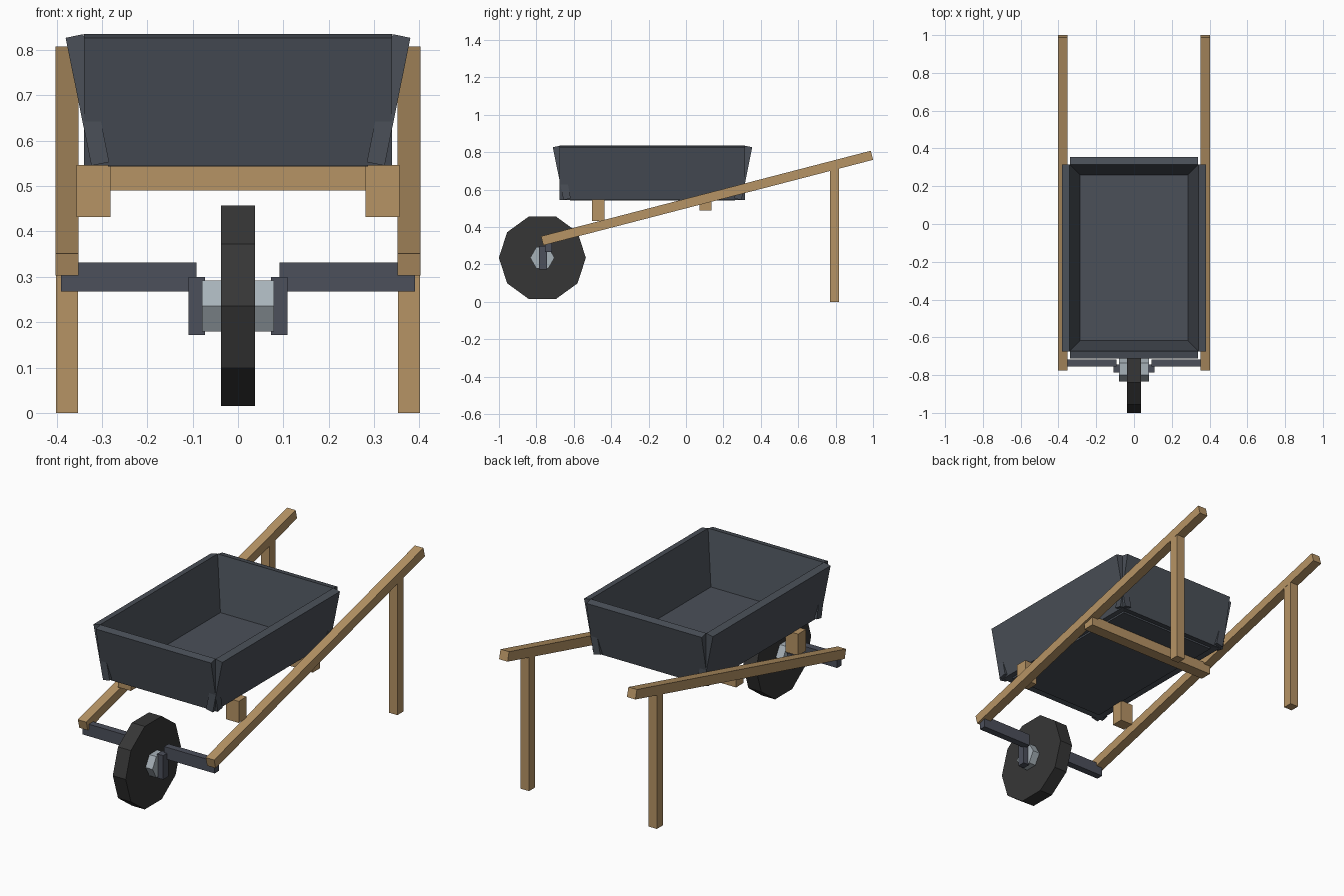
import bpy, bmesh, math
from mathutils import Vector

if "Cube" in bpy.data.objects:
    bpy.data.objects.remove(bpy.data.objects["Cube"])


def material(name, rgb):
    m = bpy.data.materials.new(name)
    m.diffuse_color = (*rgb, 1)
    m.use_nodes = True
    m.node_tree.nodes["Principled BSDF"].inputs["Base Color"].default_value = m.diffuse_color
    return m


WOOD = material("wood", (0.47, 0.295, 0.13))
TRAY = material("tray slate", (0.069, 0.080, 0.098))
IRON = material("dark iron", (0.072, 0.079, 0.105))
HUB = material("light steel", (0.39, 0.445, 0.485))
TYRE = material("black rubber", (0.037, 0.037, 0.037))


def prism(name, mat, profile, lo, hi, axis="x"):
    """Extrude a (side, z) profile from lo to hi along x or y."""
    def put(p, d):
        return (d, p[0], p[1]) if axis == "x" else (p[0], d, p[1])
    bm = bmesh.new()
    face = bm.faces.new([bm.verts.new(put(p, lo)) for p in profile])
    new = bmesh.ops.extrude_face_region(bm, geom=[face])["geom"]
    shift = Vector(put((0, 0), hi - lo))
    bmesh.ops.translate(bm, vec=shift, verts=[v for v in new if isinstance(v, bmesh.types.BMVert)])
    bmesh.ops.recalc_face_normals(bm, faces=bm.faces)
    me = bpy.data.meshes.new(name)
    bm.to_mesh(me)
    bm.free()
    me.materials.append(mat)
    ob = bpy.data.objects.new(name, me)
    bpy.context.collection.objects.link(ob)
    return ob


def rect(a, b, z0, z1):
    return [(a, z0), (b, z0), (b, z1), (a, z1)]


def slab(p, q, t):
    """Rectangle along p-q, thickened by t to the right of the line."""
    p, q = Vector(p), Vector(q)
    d = (q - p).normalized()
    n = Vector((d.y, -d.x)) * t
    return [tuple(v) for v in (p, q, q + n, p + n)]


def ngon(n, r, y, z):
    return [(y + r * math.cos(math.tau * i / n), z + r * math.sin(math.tau * i / n)) for i in range(n)]


def pair(name, mat, profile, lo, hi):
    """Left and right copies of a part extruded along x."""
    prism("right_" + name, mat, profile, lo, hi)
    prism("left_" + name, mat, profile, -hi, -lo)


# Wooden frame
pair("handle", WOOD, slab((-0.775, 0.351), (0.988, 0.808), 0.05), 0.352, 0.402)
pair("leg", WOOD, rect(0.769, 0.819, 0, 0.715), 0.3525, 0.4015)
pair("tray_block", WOOD, rect(-0.502, -0.436, 0.432, 0.547), 0.281, 0.356)
prism("cross_bar", WOOD, rect(0.072, 0.135, 0.49, 0.545), -0.39, 0.39)

# Tray: floor and four walls leaning outward
CY, T = -0.179, 0.04
prism("tray_floor", TRAY, rect(CY - 0.44, CY + 0.44, 0.543, 0.558), -0.287, 0.287)
for s, side, end in ((1, "right", "back"), (-1, "left", "front")):
    wall = slab((0.284, 0.553), (0.341, 0.835), T)
    prism(side + "_tray_wall", TRAY, [(s * a, z) for a, z in wall], -0.675, 0.316, "y")
    wall = slab((0.437, 0.553), (0.494, 0.835), T)
    prism(end + "_tray_wall", TRAY, [(CY + s * a, z) for a, z in wall], -0.34, 0.34)

# Wheel, hub and its brackets
WY, WZ = -0.768, 0.236
prism("wheel", TYRE, ngon(10, 0.2325, WY, WZ), -0.038, 0.038)
prism("hub", HUB, ngon(6, 0.065, WY, WZ), -0.079, 0.079)
pair("hub_bracket", IRON, rect(-0.786, -0.743, 0.172, 0.30), 0.073, 0.109)
pair("axle_arm", IRON, rect(-0.754, -0.717, 0.268, 0.332), 0.092, 0.39)
